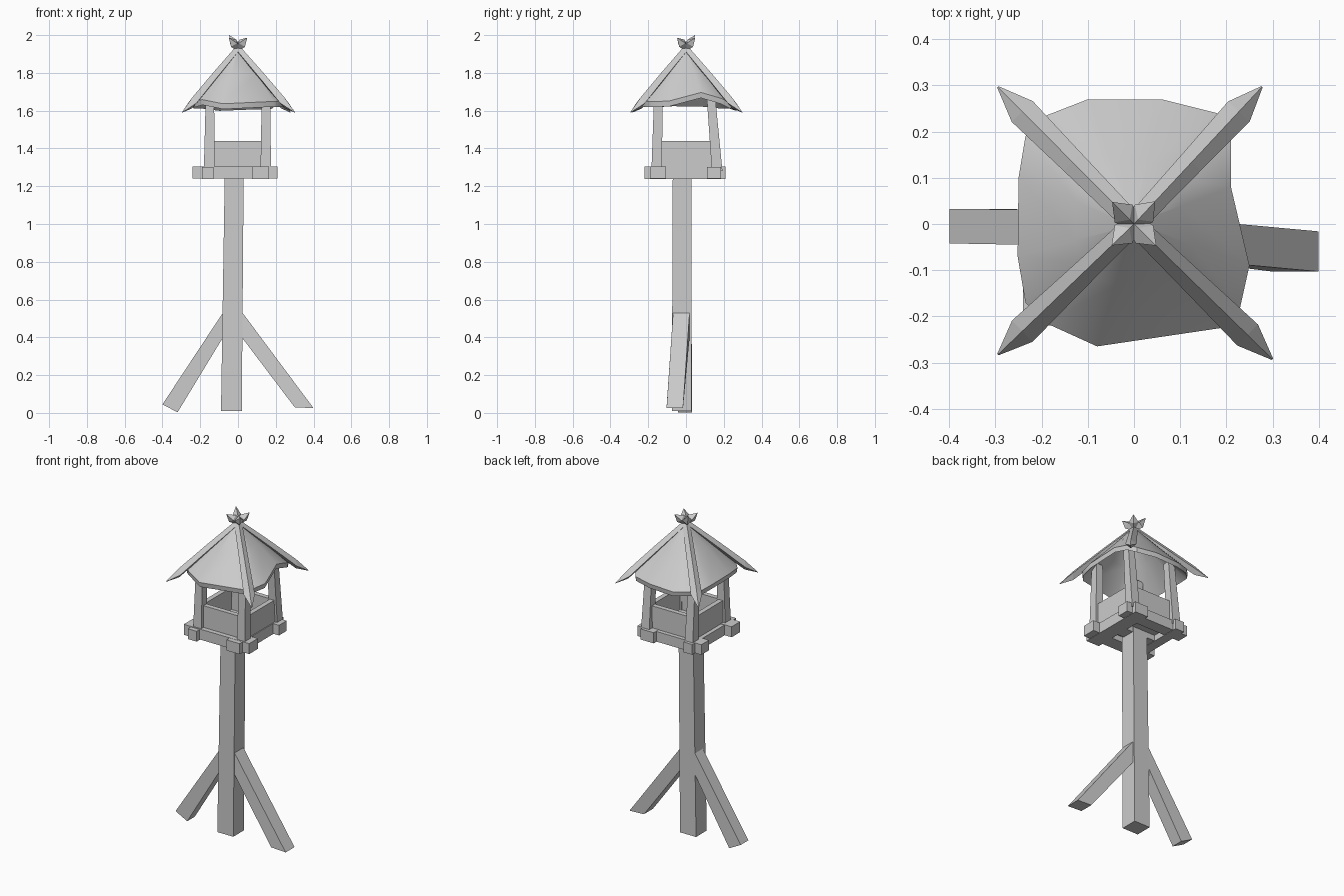
import bpy, bmesh, math
from mathutils import Vector

if "Cube" in bpy.data.objects:
    bpy.data.objects.remove(bpy.data.objects["Cube"])

grey = bpy.data.materials.new("weathered_grey")
grey.diffuse_color = (0.6, 0.6, 0.6, 1)
grey.use_nodes = True
grey.node_tree.nodes["Principled BSDF"].inputs["Base Color"].default_value = grey.diffuse_color


def make(name, bm):
    bmesh.ops.recalc_face_normals(bm, faces=bm.faces)
    me = bpy.data.meshes.new(name)
    bm.to_mesh(me)
    bm.free()
    me.materials.append(grey)
    ob = bpy.data.objects.new(name, me)
    bpy.context.collection.objects.link(ob)
    return ob


def loft(name, rings):
    """Closed solid through rings with equal point counts."""
    bm = bmesh.new()
    vs = [[bm.verts.new(p) for p in r] for r in rings]
    n = len(vs[0])
    for a, b in zip(vs, vs[1:]):
        for i in range(n):
            j = (i + 1) % n
            bm.faces.new((a[i], a[j], b[j], b[i]))
    bm.faces.new(vs[0])
    bm.faces.new(vs[-1])
    return make(name, bm)


def rect(x0, x1, y0, y1, z):
    return [(x0, y0, z), (x1, y0, z), (x1, y1, z), (x0, y1, z)]


def box(name, x0, x1, y0, y1, z0, z1):
    return loft(name, [rect(x0, x1, y0, y1, z0), rect(x0, x1, y0, y1, z1)])


# Main post, slightly leaning
loft("main_post", [rect(-0.09, 0.02, -0.075, 0.03, 0.01),
                   rect(-0.07, 0.03, -0.07, 0.03, 1.27)])


# Slanted braces: each end is an upper and lower edge across y
def brace(name, foot, head):
    def end(hi, lo, y0, y1):
        return [(hi[0], y0, hi[1]), (hi[0], y1, hi[1]),
                (lo[0], y1, lo[1]), (lo[0], y0, lo[1])]
    loft(name, [end(*foot), end(*head)])


brace("left_brace", ((-0.40, 0.045), (-0.32, 0.003), -0.042, 0.033),
      ((-0.07, 0.545), (-0.07, 0.415), -0.048, 0.037 - 0.008))
brace("right_brace", ((0.40, 0.025), (0.30, 0.03), -0.103, -0.016),
      ((0.02, 0.535), (0.02, 0.40), -0.068, 0.019))

# Platform frame of crossing beams with projecting ends
box("front_beam", -0.24, 0.21, -0.19, -0.105, 1.24, 1.305)
box("back_beam", -0.235, 0.205, 0.11, 0.185, 1.24, 1.303)
box("left_beam", -0.19, -0.13, -0.22, 0.21, 1.238, 1.302)
box("right_beam", 0.075, 0.165, -0.22, 0.21, 1.238, 1.304)
box("cross_beam", -0.15, 0.12, -0.055, 0.025, 1.24, 1.295)
box("floor", -0.16, 0.15, -0.16, 0.16, 1.275, 1.297)

# Low walls
box("front_wall", -0.15, 0.15, -0.16, -0.13, 1.29, 1.44)
box("back_wall", -0.15, 0.15, 0.13, 0.16, 1.29, 1.44)
box("left_wall", -0.165, -0.135, -0.15, 0.15, 1.29, 1.44)
box("right_wall", 0.13, 0.16, -0.15, 0.15, 1.29, 1.44)

# Tapered corner posts
for sx in (-1, 1):
    for sy in (-1, 1):
        def foot(cx, cy, h, z):
            return rect(cx - h, cx + h, cy - h, cy + h, z)
        name = ("left_" if sx < 0 else "right_") + ("front" if sy < 0 else "back")
        loft(name + "_corner_post",
             [foot(sx * 0.15 - 0.003, sy * 0.16 + 0.005, 0.028, 1.28),
              foot(sx * 0.148, sy * 0.138 - 0.008, 0.022, 1.70)])

# Roof shell: rounded square eave rising to a peak
eave = [(-0.10, 0.27), (0.06, 0.27), (0.18, 0.24), (0.21, 0.19), (0.21, 0.08),
        (0.25, -0.09), (0.23, -0.18), (0.19, -0.225), (-0.08, -0.265),
        (-0.19, -0.215), (-0.235, -0.17), (-0.252, -0.07), (-0.25, 0.10),
        (-0.235, 0.19), (-0.19, 0.235)]


def roof_ring(scale, drop):
    ring = []
    for x, y in eave:
        fall = 0.56 * (max(abs(x), abs(y)) + math.hypot(x, y))
        ring.append((x * scale, y * scale, 1.94 - fall * scale - drop))
    return ring


roof = loft("roof", [roof_ring(0.04, 0), roof_ring(0.5, 0.004), roof_ring(1, 0),
                     roof_ring(0.985, 0.033), roof_ring(0.5, 0.037),
                     roof_ring(0.04, 0.033)])
bpy.context.view_layer.objects.active = roof
roof.select_set(True)
bpy.ops.object.shade_smooth_by_angle(angle=math.radians(40))

# Ridge rafters with pointed tails, and the crossed tips at the peak
tails = [(-0.295, -0.283), (0.30, -0.293), (0.277, 0.297), (-0.295, 0.297)]
for i, (tx, ty) in enumerate(tails):
    side = Vector((-ty, tx, 0)).normalized()

    def diamond(t, z, w, up, down):
        c = Vector((tx * t, ty * t, z))
        return [c + Vector((0, 0, up)), c + side * w,
                c - Vector((0, 0, down)), c - side * w]
    loft("rafter_%d" % (i + 1),
         [diamond(0.0, 1.93, 0.022, 0.022, 0.035),
          diamond(0.45, 1.772, 0.027, 0.028, 0.03),
          diamond(0.82, 1.64, 0.032, 0.03, 0.027),
          diamond(1.0, 1.592, 0.002, 0.002, 0.002)])
    d = Vector((tx, ty, 0)).normalized()
    a = Vector((0, 0, 1.93))
    up = Vector((0, 0, 1))

    def tip(r, z, w):
        c = d * r + up * z
        n = (d - up).normalized()
        return [c + n * w, c + side * w, c - n * w, c - side * w]
    loft("peak_tip_%d" % (i + 1),
         [tip(-0.01, 1.925, 0.016), tip(0.032, 1.957, 0.027),
          tip(0.066, 1.985 + 0.014 * (i == 3), 0.001)])
